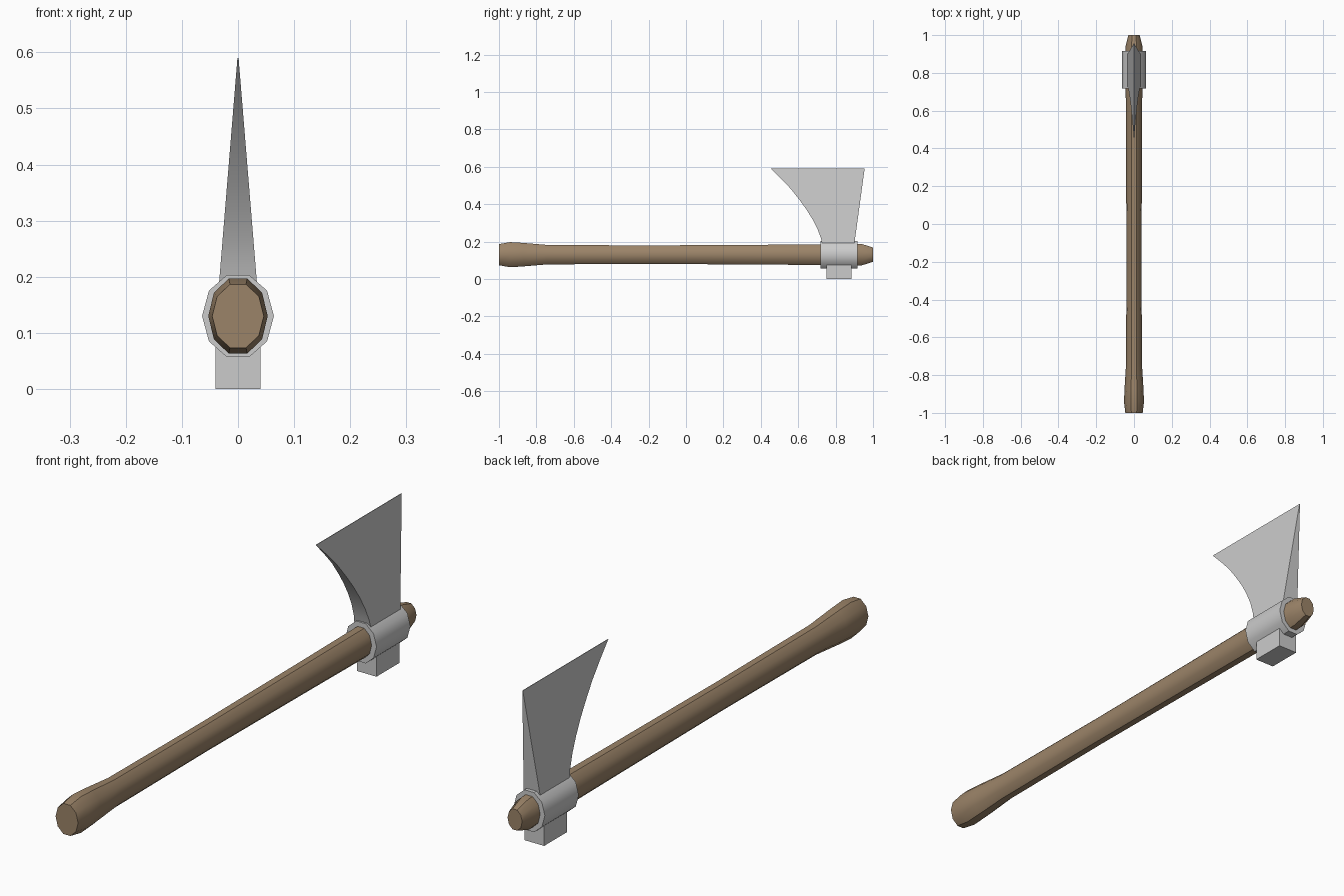
import bpy, bmesh
from math import sin, cos, pi, radians

if "Cube" in bpy.data.objects:
    bpy.data.objects.remove(bpy.data.objects["Cube"])

ZC = 0.13  # height of the handle axis


def material(name, color):
    m = bpy.data.materials.new(name)
    m.diffuse_color = color
    m.use_nodes = True
    m.node_tree.nodes["Principled BSDF"].inputs["Base Color"].default_value = m.diffuse_color
    return m


def loft(name, rings, mat=None, smooth=True):
    """Bridge equal-length closed rings of points and cap both ends."""
    bm = bmesh.new()
    loops = [[bm.verts.new(p) for p in r] for r in rings]
    n = len(loops[0])
    for a, b in zip(loops, loops[1:]):
        for i in range(n):
            j = (i + 1) % n
            bm.faces.new((a[i], a[j], b[j], b[i]))
    bm.faces.new(loops[0])
    bm.faces.new(loops[-1])
    bmesh.ops.recalc_face_normals(bm, faces=bm.faces[:])
    me = bpy.data.meshes.new(name)
    bm.to_mesh(me)
    bm.free()
    ob = bpy.data.objects.new(name, me)
    bpy.context.collection.objects.link(ob)
    if mat:
        me.materials.append(mat)
    if smooth:
        bpy.ops.object.select_all(action='DESELECT')
        ob.select_set(True)
        bpy.context.view_layer.objects.active = ob
        bpy.ops.object.shade_smooth_by_angle(angle=radians(37))
    return ob


def decagon(y, rx, rz):
    return [(rx * cos(i * pi / 5), y, ZC + rz * sin(i * pi / 5)) for i in range(10)]


def rectangle(x, y0, y1, z):
    return [(-x, y0, z), (x, y0, z), (x, y1, z), (-x, y1, z)]


# Wooden handle: (y, half width, vertical radius)
wood = material("wood", (0.33, 0.23, 0.14, 1))
profile = [(-1.0, 0.046, 0.0595), (-0.94, 0.053, 0.0705), (-0.87, 0.050, 0.066),
           (-0.74, 0.042, 0.0545), (-0.2, 0.040, 0.052), (0.4, 0.042, 0.0555),
           (0.72, 0.044, 0.058), (0.94, 0.045, 0.060), (1.0, 0.030, 0.040)]
loft("handle", [decagon(*p) for p in profile], wood)

# Metal collar around the handle
loft("collar", [decagon(0.718, 0.064, 0.077), decagon(0.916, 0.064, 0.077)])

# Blade: (z, y of the curved rear edge), thinning to the cutting edge
curve = [(0.18, 0.730), (0.22, 0.721), (0.27, 0.702), (0.32, 0.676), (0.37, 0.645),
         (0.42, 0.609), (0.48, 0.562), (0.535, 0.510), (0.59, 0.455)]
rings = []
for z, y in curve:
    t = (z - 0.18) / 0.41
    rings.append(rectangle(0.0345 + (0.001 - 0.0345) * t, y, 0.899 + 0.056 * t, z))
loft("blade", rings)

# Square poll under the collar
loft("poll", [rectangle(0.04, 0.752, 0.886, 0), rectangle(0.04, 0.752, 0.886, 0.09)], smooth=False)
